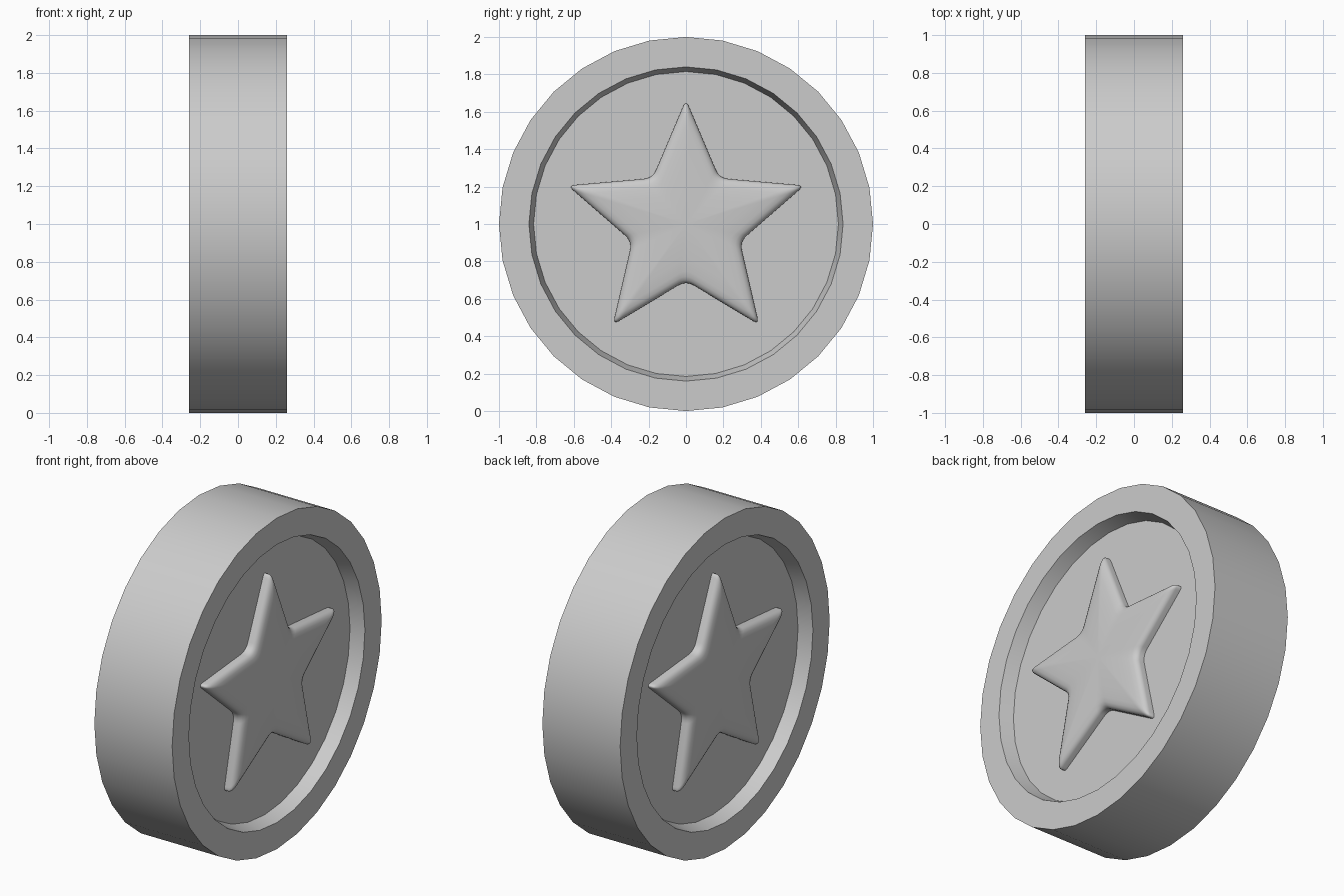
import bpy, bmesh
from math import sin, cos, pi, radians
from mathutils import Vector

if "Cube" in bpy.data.objects:
    bpy.data.objects.remove(bpy.data.objects["Cube"])


def loft(name, loops, smooth_angle, cap_point=None):
    """Skin successive closed loops; cap the ends with faces or a centre point."""
    bm = bmesh.new()
    rings = [[bm.verts.new(p) for p in loop] for loop in loops]
    n = len(rings[0])
    for a, b in zip(rings, rings[1:]):
        for i in range(n):
            j = (i + 1) % n
            bm.faces.new((a[i], a[j], b[j], b[i]))
    bm.faces.new(rings[0])
    if cap_point is None:
        bm.faces.new(rings[-1])
    else:
        c = bm.verts.new(cap_point)
        for i in range(n):
            bm.faces.new((rings[-1][i], rings[-1][(i + 1) % n], c))
    bmesh.ops.recalc_face_normals(bm, faces=bm.faces[:])
    mesh = bpy.data.meshes.new(name)
    bm.to_mesh(mesh)
    bm.free()
    ob = bpy.data.objects.new(name, mesh)
    bpy.context.collection.objects.link(ob)
    bpy.ops.object.select_all(action='DESELECT')
    ob.select_set(True)
    bpy.context.view_layer.objects.active = ob
    bpy.ops.object.shade_smooth_by_angle(angle=radians(smooth_angle))
    return ob


def circle(x, r, n=32):
    return [(x, r * sin(2 * pi * i / n), 1 + r * cos(2 * pi * i / n)) for i in range(n)]


# Coin body: thick disc with a raised rim on both faces
HALF, FLOOR = 0.26, 0.178
profile = [(-FLOOR, 0.815), (-HALF, 0.84), (-HALF, 1.0),
           (HALF, 1.0), (HALF, 0.84), (FLOOR, 0.815)]
loft("coin_body", [circle(x, r) for x, r in profile], 30)


# Star outline with rounded tips and valleys
def star_outline(tip=0.665, valley=0.303, steps=6):
    corners = []
    for i in range(10):
        r = valley if i % 2 else tip
        corners.append(Vector((r * sin(i * pi / 5), r * cos(i * pi / 5))))
    pts = []
    for i, c in enumerate(corners):
        cut = 0.05 if i % 2 else 0.042
        a = c + (corners[i - 1] - c).normalized() * cut
        b = c + (corners[(i + 1) % 10] - c).normalized() * cut
        for k in range(steps + 1):
            t = k / steps
            pts.append(a * (1 - t) ** 2 + c * 2 * t * (1 - t) + b * t * t)
    return pts


# Pillowed stars, one on each face
outline = star_outline()
levels = [(1.0, -0.02), (1.0, 0.03), (0.985, 0.042), (0.95, 0.053), (0.89, 0.061),
          (0.8, 0.066), (0.6, 0.071), (0.3, 0.076)]
for name, side in (("star_right", 1), ("star_left", -1)):
    loops = [[(side * (FLOOR + h), p.x * s, 1 + p.y * s) for p in outline]
             for s, h in levels]
    loft(name, loops, 50, cap_point=(side * (FLOOR + 0.078), 0, 1))
